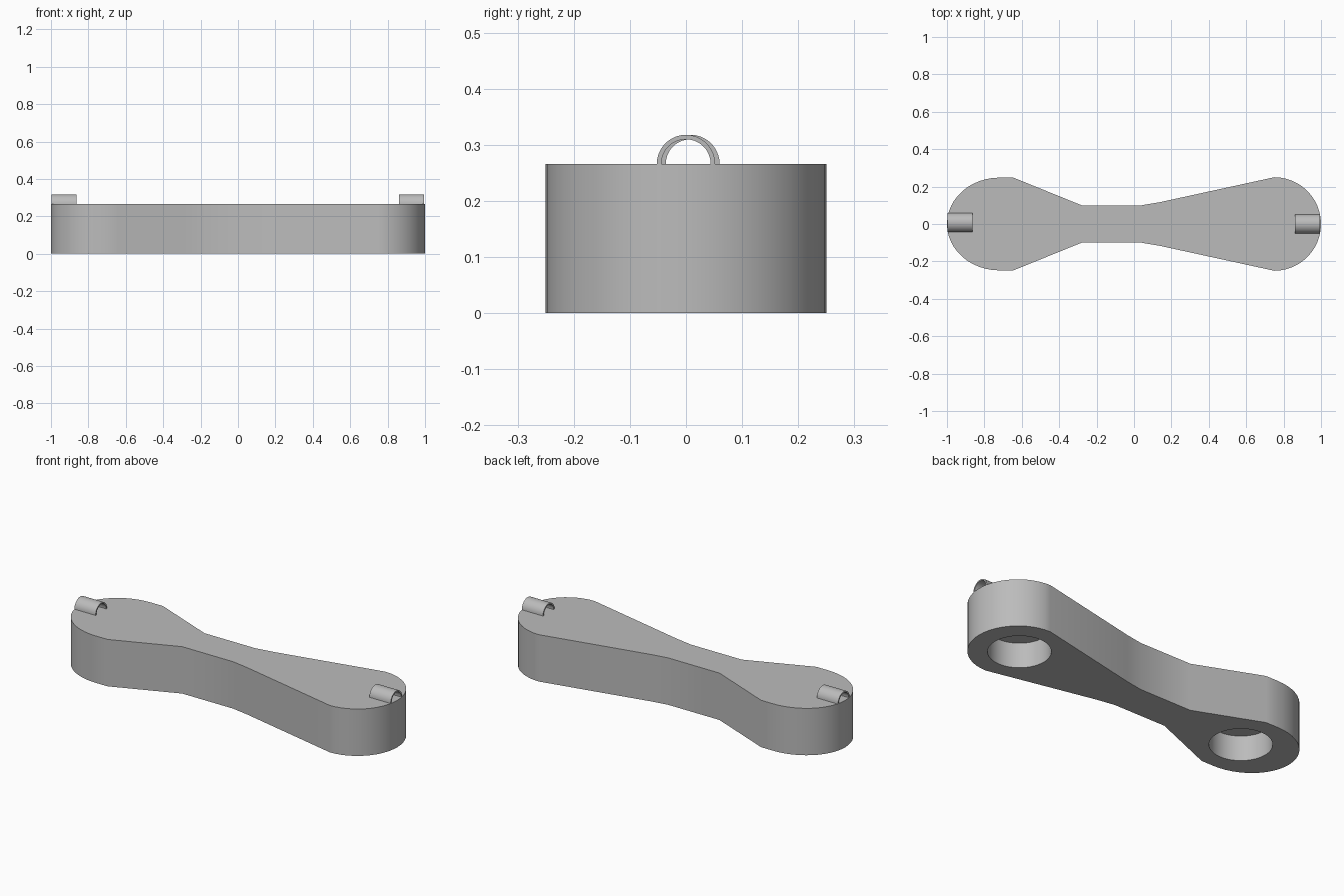
import bpy
import bmesh
from math import cos, sin, pi, radians

cube = bpy.data.objects.get("Cube")
if cube:
    bpy.data.objects.remove(cube)

HEIGHT = 0.266
LOBE = 0.248

grey = bpy.data.materials.new("plain grey")
grey.use_nodes = True
colour = (0.5, 0.5, 0.5, 1)
grey.diffuse_color = colour
grey.node_tree.nodes["Principled BSDF"].inputs["Base Color"].default_value = colour


def extrude(name, outline, move):
    """Closed outline of 3D points, pulled along a vector into a solid."""
    bm = bmesh.new()
    face = bm.faces.new([bm.verts.new(p) for p in outline])
    top = bmesh.ops.extrude_face_region(bm, geom=[face], use_keep_orig=True)
    bmesh.ops.translate(bm, vec=move,
                        verts=[v for v in top["geom"] if isinstance(v, bmesh.types.BMVert)])
    bmesh.ops.recalc_face_normals(bm, faces=bm.faces)
    mesh = bpy.data.meshes.new(name)
    bm.to_mesh(mesh)
    bm.free()
    mesh.materials.append(grey)
    obj = bpy.data.objects.new(name, mesh)
    bpy.context.collection.objects.link(obj)
    return obj


def arc(radius, start, end, steps):
    angles = [start + (end - start) * i / steps for i in range(steps + 1)]
    return [(radius * cos(a), radius * sin(a)) for a in angles]


def smooth(obj):
    bpy.ops.object.select_all(action='DESELECT')
    obj.select_set(True)
    bpy.context.view_layer.objects.active = obj
    bpy.ops.object.shade_smooth_by_angle(angle=radians(30))


# Link arm: back half of the outline, mirrored to the front
left_end = [(0.75 + x, y) for x, y in arc(LOBE + 0.002, 0, pi / 2, 12)]
waist = [(0.14, 0.117), (0.04, 0.1), (-0.28, 0.1), (-0.645, LOBE)]
right_end = [(-0.72 + x * 0.28 / LOBE, y) for x, y in arc(LOBE, pi / 2, pi, 12)]
half = left_end + waist + right_end
outline = half + [(x, -y) for x, y in reversed(half[1:-1])]
body = extrude("link_arm", [(x, y, 0) for x, y in outline], (0, 0, HEIGHT))

# Blind round sockets in the underside
for side, x in (("left", 0.74), ("right", -0.69)):
    circle = [(x + cx, cy, -0.1) for cx, cy in arc(0.158, 0, 2 * pi, 48)[:-1]]
    cutter = extrude(side + "_socket_cutter", circle, (0, 0, 0.24))
    cutter.hide_render = True
    cutter.hide_set(True)
    cut = body.modifiers.new(side + "_socket", 'BOOLEAN')
    cut.operation = 'DIFFERENCE'
    cut.solver = 'EXACT'
    cut.object = cutter
bpy.context.view_layer.objects.active = body
for name in [m.name for m in body.modifiers]:
    bpy.ops.object.modifier_apply(modifier=name)
smooth(body)

# Half-tube loops standing on the top at both ends
for side, x, y in (("left", 0.861, 0), ("right", -0.996, 0.008)):
    ring = arc(0.052, 0, pi, 20) + arc(0.044, pi, 0, 20)
    loop = extrude(side + "_loop", [(x, y + cy, HEIGHT + cz) for cy, cz in ring],
                   (0.133, 0, 0))
    smooth(loop)
